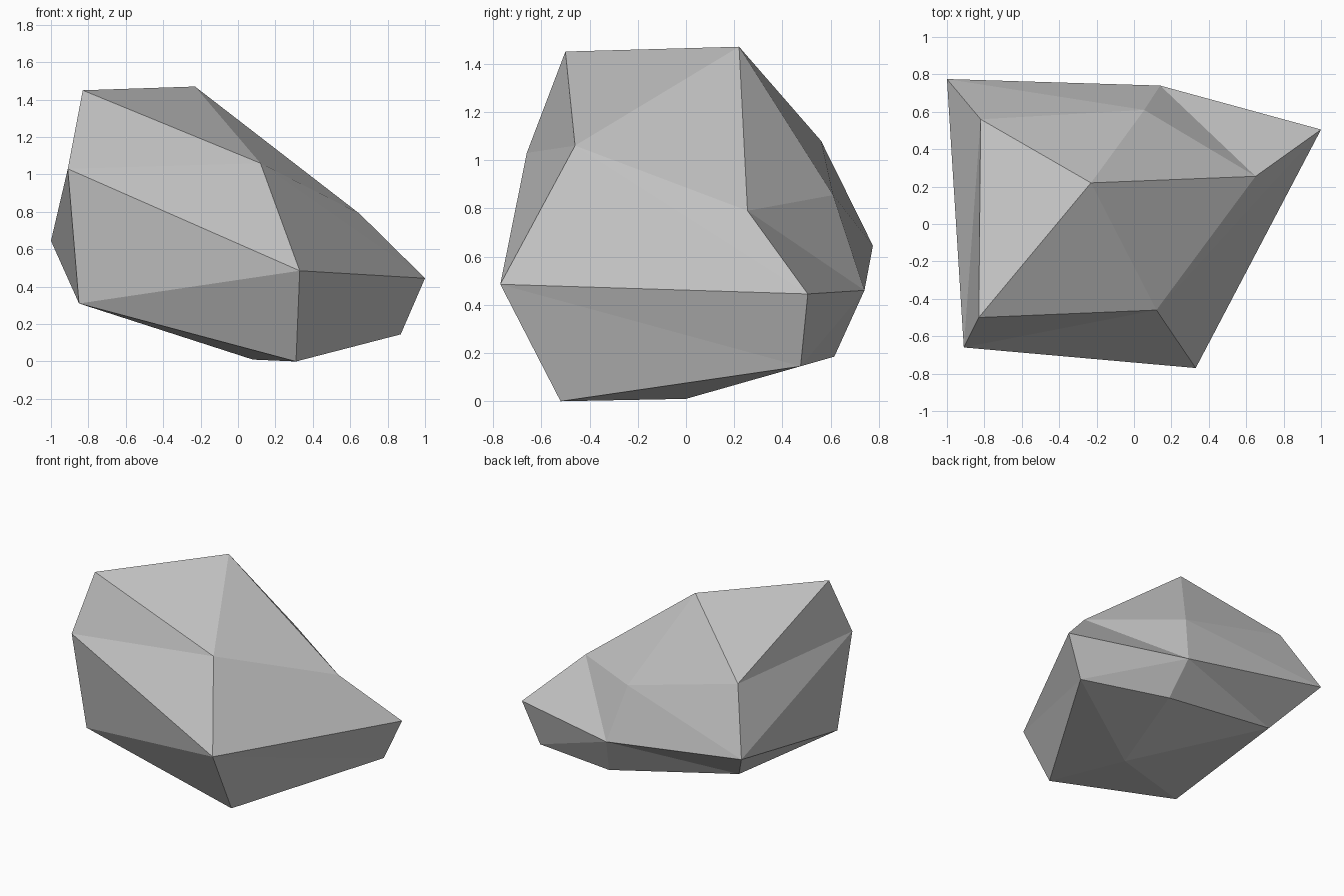
import bpy
import bmesh
from mathutils import Vector

# Remove the default cube
cube = bpy.data.objects.get("Cube")
if cube:
    bpy.data.objects.remove(cube, do_unlink=True)

# Stone material
stone = bpy.data.materials.new("stone_grey")
stone.use_nodes = True
colour = (0.55, 0.55, 0.55, 1)
stone.diffuse_color = colour
shader = next(n for n in stone.node_tree.nodes if n.type == "BSDF_PRINCIPLED")
shader.inputs["Base Color"].default_value = colour
shader.inputs["Roughness"].default_value = 0.9

# Corners of the boulder, named by where they sit
corners = {
    # crown and upper shoulders
    "peak_front": (-0.83, -0.5, 1.45),
    "peak_back": (-0.23, 0.22, 1.47),
    "brow": (0.12, -0.46, 1.06),
    "shoulder_front": (-0.91, -0.66, 1.03),
    "shoulder_back": (-0.82, 0.56, 1.08),
    "ridge_side": (0.65, 0.255, 0.79),
    "ridge_back": (0.055, 0.61, 0.855),
    # widest girth
    "waist_front": (0.33, -0.77, 0.485),
    "waist_side": (1, 0.505, 0.445),
    "waist_back": (0.14, 0.74, 0.46),
    "waist_corner": (-1, 0.775, 0.645),
    # underside
    "base_corner": (-0.85, -0.57, 0.31),
    "base_front": (0.31, -0.52, 0),
    "base_side": (0.87, 0.475, 0.145),
    "base_middle": (0.08, 0, 0.01),
    "base_back": (0.205, 0.615, 0.185),
    "base_rear_corner": (-0.78, 0.49, 0.37),
}

# Each fan spreads flat facets from one corner along a chain of corners
fans = [
    # crown, front and side
    ("brow", "ridge_side peak_back peak_front shoulder_front waist_front"),
    ("brow", "waist_front waist_side ridge_side"),
    ("waist_front", "shoulder_front base_corner base_front base_side waist_side"),
    # back slope
    ("ridge_back", "peak_back ridge_side waist_back waist_corner shoulder_back peak_back"),
    ("waist_side", "waist_back ridge_side"),
    # cliff side
    ("shoulder_back", "peak_back peak_front shoulder_front waist_corner"),
    ("waist_corner", "shoulder_front base_corner base_rear_corner waist_back"),
    # lower back
    ("waist_back", "waist_side base_side base_back base_rear_corner"),
    # underside
    ("base_middle", "base_front base_side base_back base_rear_corner base_corner base_front"),
]

bm = bmesh.new()
points = {name: bm.verts.new(Vector(place)) for name, place in corners.items()}
for hub, chain in fans:
    rim = chain.split()
    for first, second in zip(rim, rim[1:]):
        bm.faces.new((points[hub], points[first], points[second]))
bmesh.ops.recalc_face_normals(bm, faces=bm.faces)

mesh = bpy.data.meshes.new("boulder")
bm.to_mesh(mesh)
bm.free()
mesh.materials.append(stone)
boulder = bpy.data.objects.new("boulder", mesh)
bpy.context.collection.objects.link(boulder)
